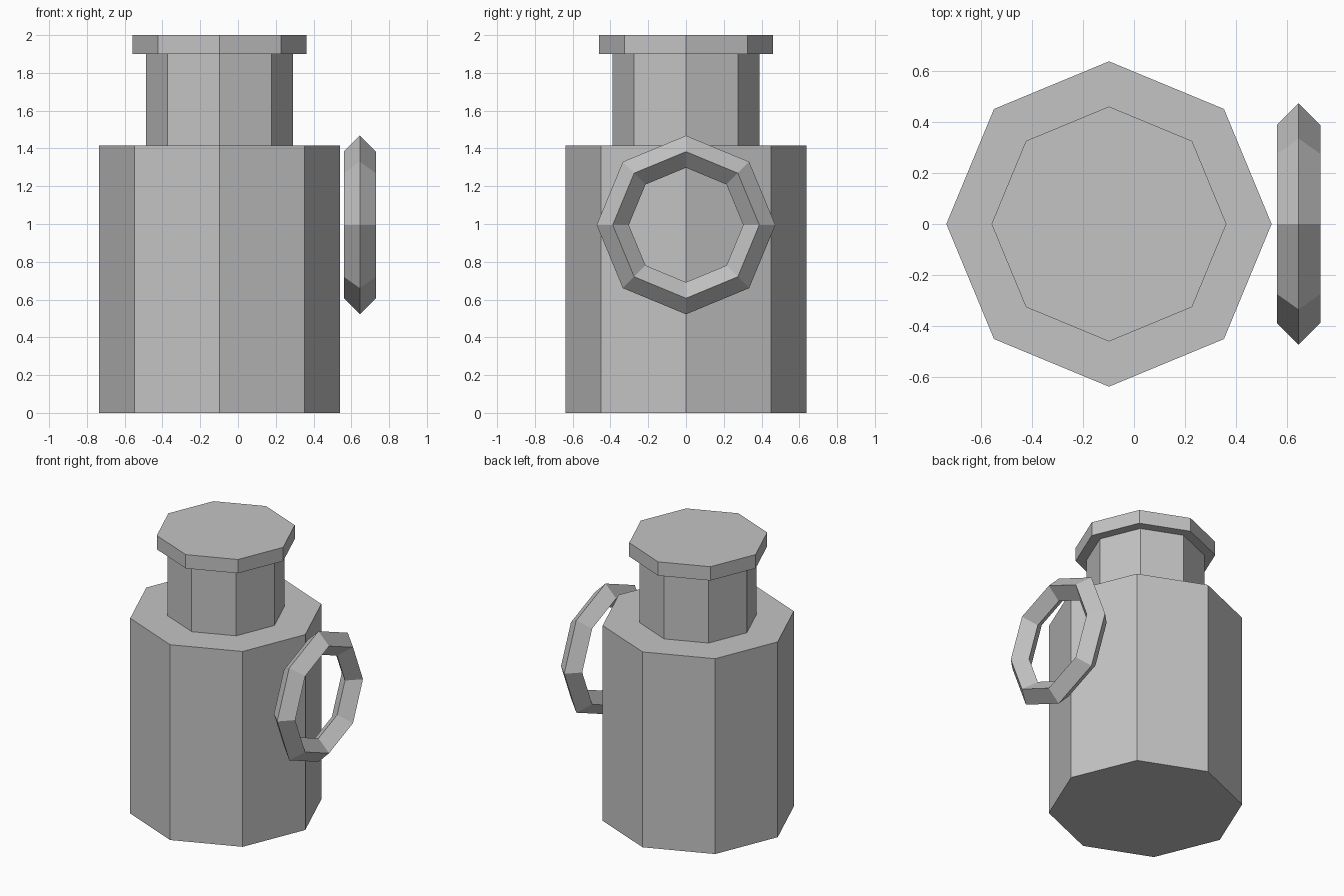
import bpy
import math

cube = bpy.data.objects.get("Cube")
if cube:
    bpy.data.objects.remove(cube, do_unlink=True)

SIDES = 8
AXIS_X = -0.098

# Single flat grey
grey = bpy.data.materials.new("plain_grey")
grey.use_nodes = True
colour = (0.55, 0.55, 0.55, 1)
grey.diffuse_color = colour
for node in grey.node_tree.nodes:
    if node.type == "BSDF_PRINCIPLED":
        node.inputs["Base Color"].default_value = colour


def finish(name):
    obj = bpy.context.object
    obj.name = name
    obj.data.materials.clear()
    obj.data.materials.append(grey)
    # Bake the rotation so corners stay on the x and y axes
    bpy.ops.object.transform_apply(location=False, rotation=True, scale=False)
    return obj


def prism(name, radius, bottom, top):
    """Octagonal prism with a corner pointing along +x."""
    bpy.ops.mesh.primitive_cylinder_add(
        vertices=SIDES, radius=radius, depth=top - bottom,
        location=(AXIS_X, 0, (bottom + top) / 2))
    return finish(name)


# Container: wide body, narrow neck, overhanging lid
prism("body", 0.637, 0, 1.415)
prism("neck", 0.39, 1.41, 1.91)
prism("lid", 0.46, 1.9, 2)

# Upright ring handle with a diamond section, beside the body
bpy.ops.mesh.primitive_torus_add(
    major_segments=SIDES, minor_segments=4,
    major_radius=0.388, minor_radius=0.085,
    location=(0.645, 0, 0.995), rotation=(0, math.pi / 2, 0))
finish("handle_ring")
